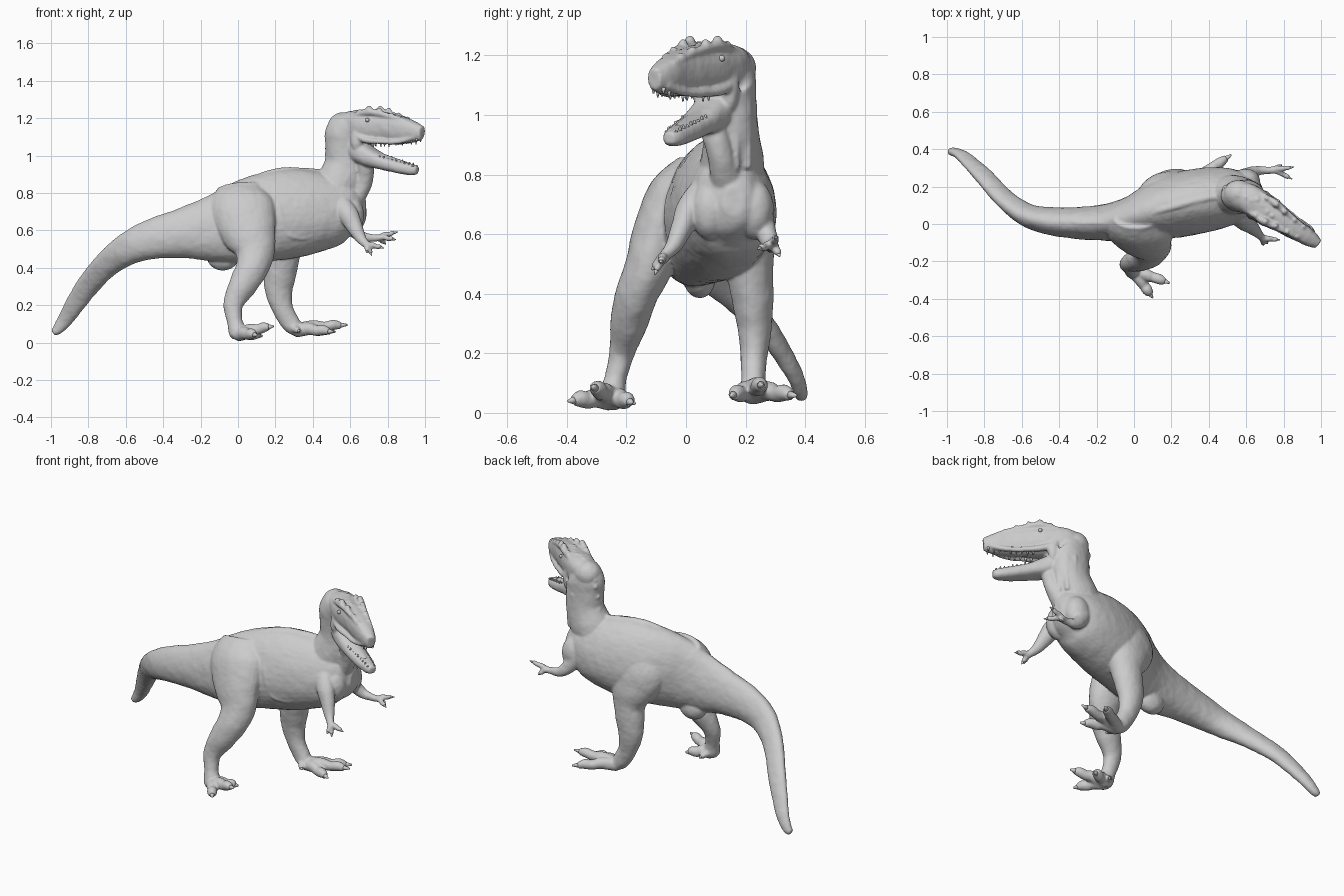
import bpy, bmesh, math, random
from mathutils import Vector, Matrix

random.seed(4)
flesh = bmesh.new()


def spline(pts, steps=6):
    """Smooth interpolation of tuples of any length."""
    p = [Vector(q) for q in pts]
    p = [p[0] * 2 - p[1]] + p + [p[-1] * 2 - p[-2]]
    out = []
    for i in range(1, len(p) - 2):
        a, b, c, d = p[i - 1:i + 3]
        for k in range(steps):
            t = k / steps
            out.append(0.5 * (2 * b + (c - a) * t + (2 * a - 5 * b + 4 * c - d) * t ** 2
                              + (3 * b - a - 3 * c + d) * t ** 3))
    return out + [p[-2]]


def loft(bm, pts, side=(0, 1, 0), egg=0.0, power=1.0, n=28):
    """Skin elliptical rings (x, y, z, half width, half height) along a path."""
    r = spline(pts)
    rings = []
    for i, q in enumerate(r):
        t = (r[min(i + 1, len(r) - 1)] - r[max(i - 1, 0)])
        t = Vector(t[:3]).normalized()
        s = Vector(side)
        s = (s - t * s.dot(t)).normalized()
        u = t.cross(s)
        ring = []
        for k in range(n):
            a = 2 * math.pi * k / n
            c, v = math.cos(a), math.sin(a)
            w = math.copysign(abs(c) ** power, c) * (1 - egg * v)
            h = math.copysign(abs(v) ** power, v)
            ring.append(bm.verts.new(Vector(q[:3]) + s * w * max(q[3], .003) + u * h * max(q[4], .003)))
        rings.append(ring)
    faces = [bm.faces.new((A[k], A[(k + 1) % n], B[(k + 1) % n], B[k]))
             for A, B in zip(rings, rings[1:]) for k in range(n)]
    faces += [bm.faces.new(rings[0][::-1]), bm.faces.new(rings[-1])]
    bmesh.ops.recalc_face_normals(bm, faces=faces)


def ball(bm, pos, size):
    m = Matrix.Translation(pos) @ Matrix.Diagonal((*size, 1))
    bmesh.ops.create_icosphere(bm, subdivisions=3, radius=1, matrix=m)


def cone(bm, base, tip, r):
    base, tip = Vector(base), Vector(tip)
    d = tip - base
    m = Matrix.Translation((base + tip) / 2) @ d.to_track_quat('Z', 'Y').to_matrix().to_4x4()
    bmesh.ops.create_cone(bm, cap_ends=True, segments=10, radius1=r, radius2=r * .3,
                          depth=d.length, matrix=m)


def finish(bm, name):
    me = bpy.data.meshes.new(name)
    bm.to_mesh(me)
    bm.free()
    ob = bpy.data.objects.new(name, me)
    bpy.context.collection.objects.link(ob)
    for p in me.polygons:
        p.use_smooth = True
    return ob


# Tail and torso
loft(flesh, [(-.99, .386, .055, .018, .018), (-.96, .384, .075, .023, .03), (-.91, .357, .145, .028, .044),
             (-.81, .262, .295, .036, .06), (-.70, .14, .42, .045, .07), (-.58, .05, .505, .06, .088),
             (-.45, .015, .555, .073, .108), (-.29, .005, .585, .085, .135), (-.13, .01, .607, .1, .178),
             (0, .03, .635, .125, .215), (.15, .08, .67, .16, .236), (.3, .115, .692, .172, .238),
             (.45, .14, .705, .163, .212), (.57, .15, .715, .135, .172), (.65, .16, .71, .085, .11),
             (.685, .16, .71, .035, .05)], egg=.14, n=40)
# Raised spine
loft(flesh, [(-.5, .02, .63, .012, .012), (-.2, .005, .745, .016, .02), (0, .035, .833, .018, .02),
             (.2, .09, .913, .02, .018), (.4, .14, .913, .02, .018), (.5, .15, .9, .015, .015)])
# Belly keel behind the legs
ball(flesh, (-.08, .045, .455), (.085, .055, .07))
# Chest muscles
for y in (.08, .23):
    ball(flesh, (.6, y, .68), (.075, .065, .1))
# Skin folds in front of the hips and along the lower ribs
loft(flesh, [(.2, -.02, .82, .01, .012), (.225, -.06, .7, .012, .014), (.27, -.05, .58, .012, .014),
             (.38, -.01, .56, .012, .012), (.5, .045, .6, .01, .01)], n=12)

# Neck and throat
loft(flesh, [(.47, .15, .74, .11, .12), (.54, .155, .85, .105, .125), (.58, .155, .95, .088, .116),
             (.583, .152, 1.05, .084, .116), (.59, .145, 1.12, .086, .118), (.65, .11, 1.165, .07, .07)])
ball(flesh, (.56, .16, 1.155), (.08, .075, .075))
loft(flesh, [(.66, .09, 1.02, .05, .04), (.68, .1, .93, .045, .045), (.67, .12, .85, .045, .045),
             (.62, .14, .76, .06, .05)])
# Neck skin folds
for k in range(5):
    a = .55 * k
    x, y = .585 + .1 * math.cos(a - .9), .153 + .08 * math.sin(a - .9)
    loft(flesh, [(x - .01, y, .82, .012, .012), (x, y, .92, .011, .011), (x, y, 1.04, .01, .01)], n=10)

# Skull, built along the turned head
HS = (.55, .83, 0)
loft(flesh, [(.535, .175, 1.14, .04, .06), (.60, .145, 1.155, .075, .08), (.68, .092, 1.153, .08, .087),
             (.78, .03, 1.148, .064, .084), (.87, -.033, 1.137, .053, .074), (.94, -.077, 1.126, .043, .056),
             (.985, -.108, 1.12, .026, .036)], side=HS, power=.85, egg=-.08)
# Lower jaw, deep at the hinge and hanging open
loft(flesh, [(.60, .135, 1.07, .06, .055), (.67, .09, 1.01, .07, .058), (.77, .035, .966, .06, .04),
             (.87, -.015, .938, .048, .034), (.93, -.042, .925, .036, .029), (.96, -.057, .922, .02, .02)],
     side=HS, power=.8)
# Brow ridges, cheeks, eyes and snout knobs on both sides of the head
eyes = bmesh.new()
D, S = Vector((.84, -.54, 0)), Vector((.54, .84, 0))
head = Vector((.68, .092, 0))


def hp(f, s, z):
    """Head point: forward, sideways, height."""
    return head + D * f + S * s + Vector((0, 0, z))


for e in (1, -1):
    ridge = [(-.05, .055, 1.21, .014), (.05, .058, 1.232, .02), (.1, .052, 1.228, .017),
             (.2, .038, 1.205, .014), (.3, .027, 1.17, .012)]
    loft(flesh, [(*hp(f, s * e, z), r, r) for f, s, z, r in ridge], side=HS, n=12)
    for f, s, z, r in ((.06, .055, 1.245, .019), (.0, .055, 1.235, .014), (.12, .045, 1.238, .015),
                       (.19, .038, 1.216, .013), (.25, .032, 1.196, .012)):
        ball(flesh, hp(f, s * e, z), (r, r, r * 1.15))
    # Cheek and lip line
    loft(flesh, [(*hp(f, s * e, z), r, r) for f, s, z, r in
                 ((-.03, .062, 1.12, .02), (.04, .066, 1.085, .017), (.14, .055, 1.074, .014),
                  (.24, .043, 1.075, .013), (.33, .024, 1.1, .014))], side=HS, n=12)
    ball(flesh, hp(-.015, .056 * e, 1.08), (.035, .03, .07))
    ball(eyes, hp(.06, .072 * e, 1.19), (.011, .011, .011))
finish(eyes, "eyes")
# Knobs down the crown and the back of the neck
for x, y, z in spline([(.74, .06, 1.235), (.66, .12, 1.232), (.57, .165, 1.222), (.50, .18, 1.17),
                       (.48, .175, 1.07), (.475, .16, .98), (.47, .155, .92)], 3):
    r = random.uniform(.01, .015)
    ball(flesh, (x, y + random.uniform(-.02, .02), z), (r, r, r))

# Legs: hip, thigh, knee, shin, hock, foot
loft(flesh, [(.01, .03, .83, .06, .12), (.02, -.025, .73, .1, .175), (.055, -.085, .6, .093, .152),
             (.09, -.125, .49, .08, .108), (.075, -.165, .40, .07, .087), (.027, -.19, .31, .064, .075),
             (-.024, -.213, .21, .044, .054), (-.018, -.235, .12, .036, .042), (.0, -.25, .05, .045, .048),
             (.003, -.252, .02, .034, .034)])
loft(flesh, [(.14, .1, .8, .07, .12), (.18, .155, .68, .11, .165), (.22, .2, .56, .093, .142),
             (.235, .215, .46, .077, .096), (.225, .225, .37, .068, .086), (.218, .23, .28, .056, .074),
             (.24, .228, .18, .044, .055), (.285, .225, .1, .04, .05), (.33, .225, .065, .045, .036)])

claws = bmesh.new()


def digit(base, tip, r, lift, claw=.12):
    """A tapering toe or finger with a knuckle and a claw."""
    b, t = Vector(base), Vector(tip)
    up = Vector((0, 0, lift))
    q = [b, b.lerp(t, .35) + up, b.lerp(t, .55) + up * .2, b.lerp(t, .72) + up * .7, b.lerp(t, 1 - claw)]
    d = t - b
    side = (-d.y, d.x, 0) if abs(d.x) + abs(d.y) > .01 else (0, 1, 0)
    loft(flesh, [(*p, r * k, r * k) for p, k in zip(q, (1.15, 1, .85, .85, .55))], side=side, n=14)
    cone(claws, q[4].lerp(q[3], .3), t, r * .5)


# Toes
for base, tips in (((.0, -.25, .042), ((.1, -.395, .04), (.19, -.315, .088), (.13, -.18, .035))),
                   ((.31, .225, .066), ((.52, .37, .058), (.585, .255, .095), (.51, .15, .058)))):
    for tip in tips:
        digit(base, tip, .033, .01)
digit((-.01, -.23, .06), (.03, -.17, .03), .02, .0)
digit((.29, .21, .08), (.33, .15, .06), .02, .0)

# Arms
loft(flesh, [(.55, .05, .73, .05, .06), (.59, .012, .68, .045, .054), (.625, -.016, .615, .036, .042),
             (.655, -.043, .56, .026, .03), (.68, -.068, .53, .019, .022), (.695, -.078, .515, .022, .018)])
loft(flesh, [(.56, .23, .72, .05, .06), (.585, .25, .66, .043, .052), (.62, .27, .60, .034, .038),
             (.665, .285, .567, .025, .028), (.72, .287, .56, .019, .02), (.755, .29, .56, .023, .017)])
# Fingers
for base, tips in (((.69, -.075, .52), ((.715, -.105, .465), (.78, -.085, .505), (.69, -.115, .48))),
                   ((.75, .29, .56), ((.855, .305, .592), (.845, .24, .55), (.79, .315, .525)))):
    for tip in tips:
        digit(base, tip, .0155, .006, .16)
finish(claws, "claws")

# Short teeth on both jaws
teeth = bmesh.new()
for i in range(9):
    t = i / 8
    for e in (1, -1):
        p = Vector((.76, .04, 1.075)).lerp(Vector((.965, -.092, 1.092)), t) + S * e * (.043 - .023 * t)
        L = .018 + .006 * math.sin(i * 2.1)
        cone(teeth, p, p + Vector((0, 0, -L - .008)), .008)
        p = Vector((.78, .03, .99)).lerp(Vector((.945, -.049, .942)), t) + S * e * (.042 - .022 * t)
        cone(teeth, p, p + Vector((0, 0, L * .6)), .007)
finish(teeth, "teeth")
# Tongue
tongue = bmesh.new()
loft(tongue, [(.66, .095, 1.05, .04, .02), (.76, .04, 1.002, .032, .014), (.85, -.005, .972, .024, .011),
              (.89, -.025, .963, .012, .007)], side=HS)
finish(tongue, "tongue")

# Fuse the flesh into one skin, soften the joins and roughen it slightly
body = finish(flesh, "body_skin")
rm = body.modifiers.new("fuse", 'REMESH')
rm.mode, rm.voxel_size, rm.use_smooth_shade = 'VOXEL', .0062, True
sm = body.modifiers.new("soften", 'SMOOTH')
sm.factor, sm.iterations = .5, 8
tex = bpy.data.textures.new("wrinkles", 'CLOUDS')
tex.noise_scale = .06
dp = body.modifiers.new("wrinkle", 'DISPLACE')
dp.texture, dp.strength, dp.mid_level = tex, .005, .4
